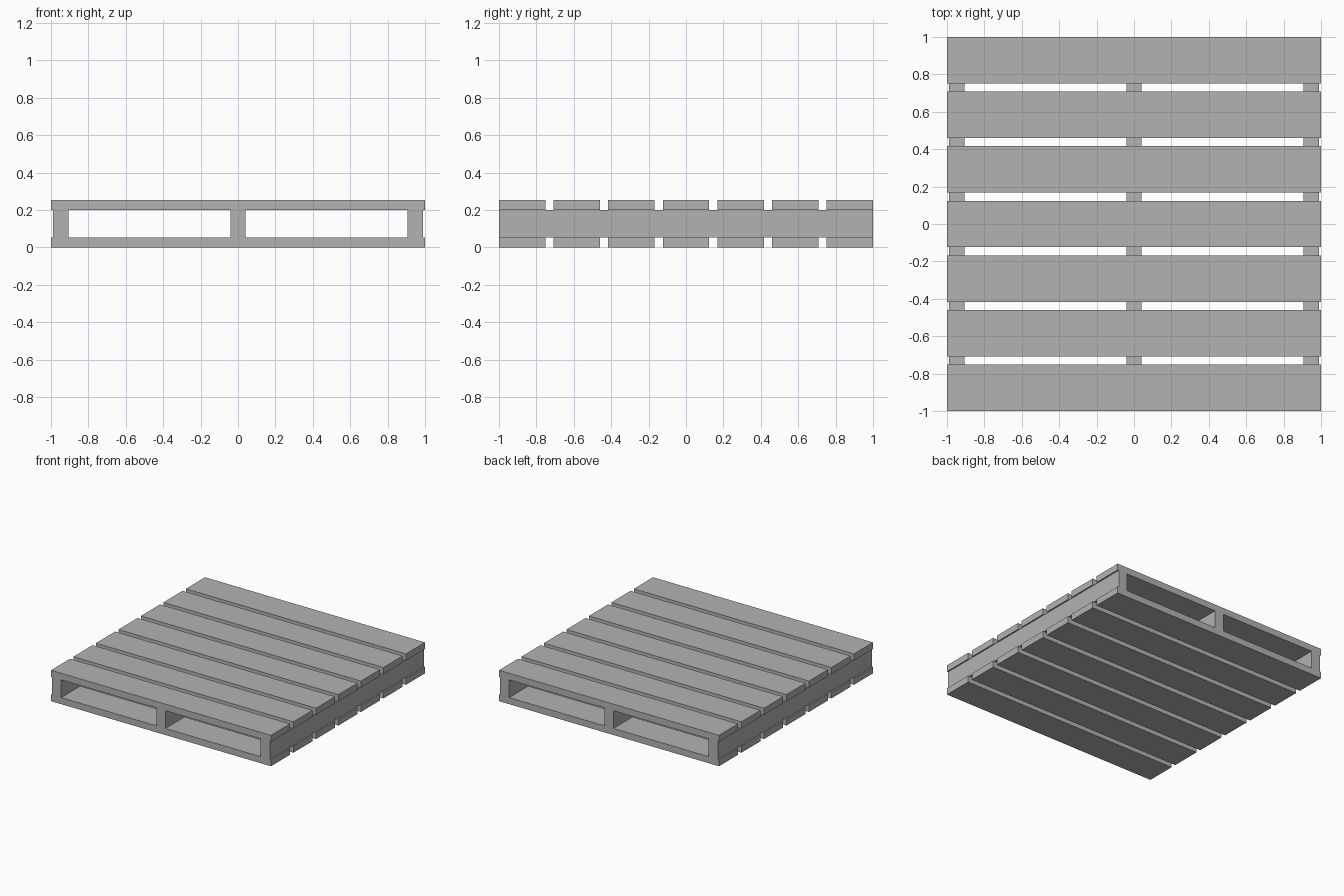
import bpy

cube = bpy.data.objects.get("Cube")
if cube:
    bpy.data.objects.remove(cube, do_unlink=True)

# Single flat grey for every board
grey = bpy.data.materials.new("plain_grey")
grey.use_nodes = True
colour = (0.45, 0.45, 0.45, 1)
grey.diffuse_color = colour
grey.node_tree.nodes["Principled BSDF"].inputs["Base Color"].default_value = colour


def board(name, centre, size):
    bpy.ops.mesh.primitive_cube_add(size=1, location=centre)
    obj = bpy.context.object
    obj.name = name
    obj.scale = size
    bpy.ops.object.transform_apply(location=False, rotation=False, scale=True)
    obj.data.materials.append(grey)
    return obj


SLATS = 7
SLAT_WIDTH = 0.248
SLAT_THICK = 0.054
HEIGHT = 0.254
pitch = (2 - SLAT_WIDTH) / (SLATS - 1)

# Top and bottom decks: evenly spaced slats
for deck, z in (("bottom", SLAT_THICK / 2), ("top", HEIGHT - SLAT_THICK / 2)):
    for i in range(SLATS):
        y = (i - (SLATS - 1) / 2) * pitch
        board(f"{deck}_slat_{i + 1}", (0, y, z), (2, SLAT_WIDTH, SLAT_THICK))

# Three stringers running front to back between the decks
for side, x in (("right", -0.948), ("middle", 0), ("left", 0.948)):
    board(f"{side}_stringer", (x, 0, HEIGHT / 2), (0.082, 2, HEIGHT - 2 * SLAT_THICK))
